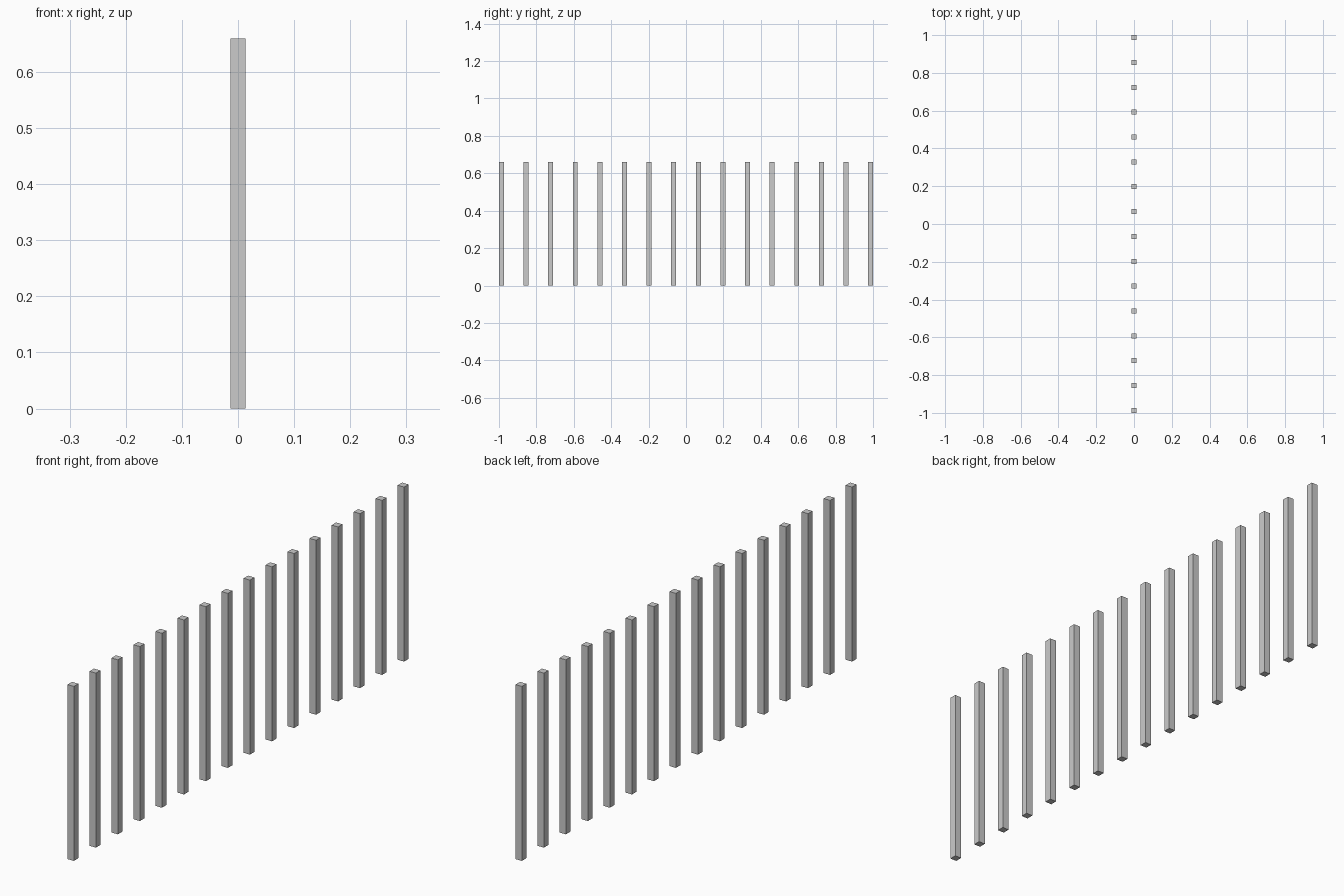
import bpy

if "Cube" in bpy.data.objects:
    bpy.data.objects.remove(bpy.data.objects["Cube"])

COUNT = 16
WIDTH = 0.0265
HEIGHT = 0.66
FIRST_Y = -1 + WIDTH / 2
STEP = -2 * FIRST_Y / (COUNT - 1)


def add_post(name, y):
    bpy.ops.mesh.primitive_cube_add(size=1, location=(0, y, HEIGHT / 2))
    post = bpy.context.object
    post.name = name
    post.scale = (WIDTH, WIDTH, HEIGHT)
    bpy.ops.object.transform_apply(location=False, rotation=False, scale=True)


# Row of evenly spaced square balusters
for i in range(COUNT):
    add_post(f"baluster_{i + 1:02d}", FIRST_Y + i * STEP)
